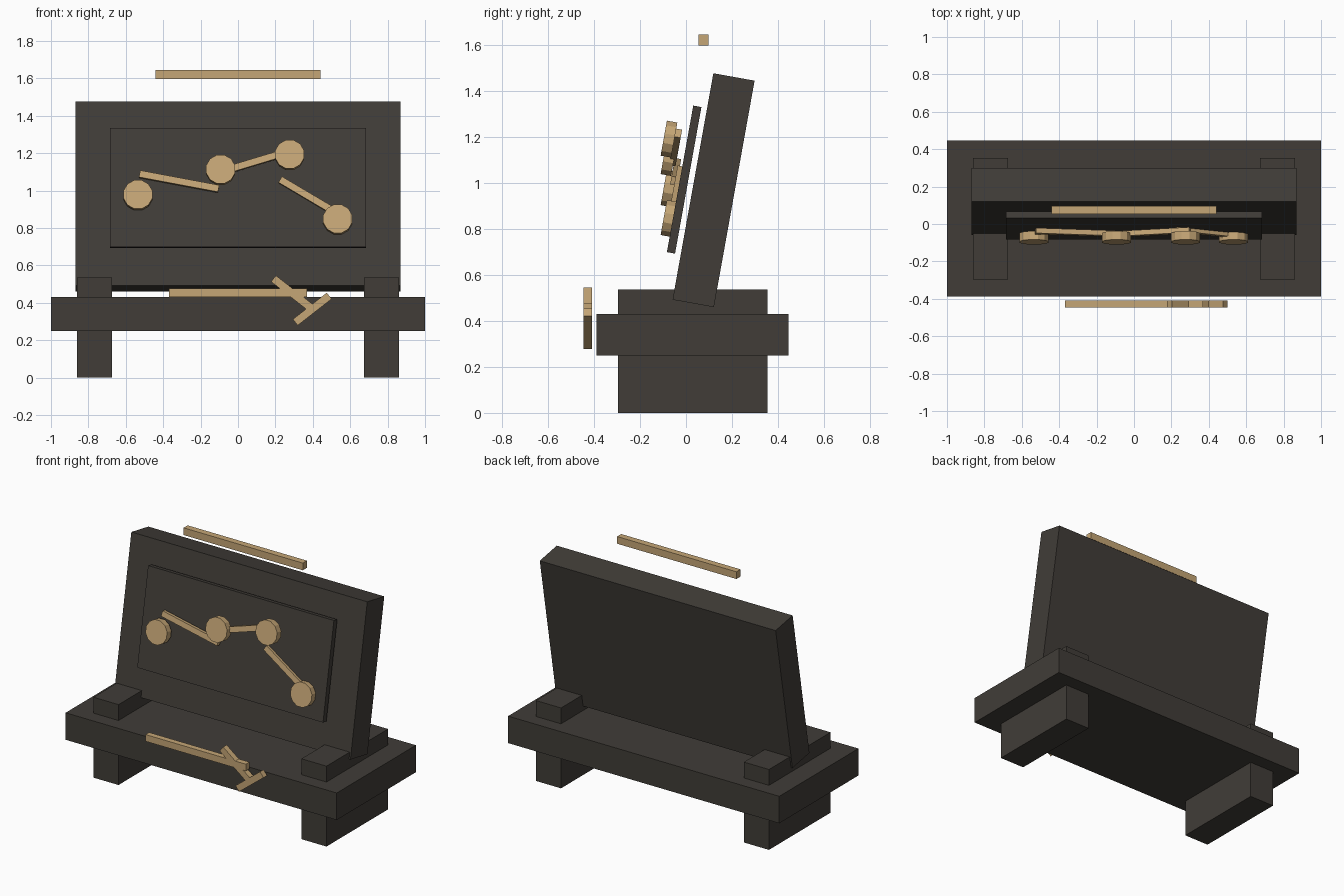
import bpy
from math import radians
from mathutils import Matrix, Vector

if "Cube" in bpy.data.objects:
    bpy.data.objects.remove(bpy.data.objects["Cube"])

TILT = radians(-10.2)   # screen leans back


def material(name, rgb):
    m = bpy.data.materials.new(name)
    m.diffuse_color = (*rgb, 1)
    m.use_nodes = True
    m.node_tree.nodes["Principled BSDF"].inputs["Base Color"].default_value = m.diffuse_color
    return m


DARK = material("dark_wood", (0.052, 0.046, 0.039))
GOLD = material("pale_gold", (0.56, 0.38, 0.18))


def finish(name, mat, loc, tilt, turn):
    ob = bpy.context.object
    ob.name = name
    ob.data.materials.append(mat)
    ob.matrix_world = (Matrix.Translation(Vector(loc)) @ Matrix.Rotation(tilt, 4, 'X')
                       @ Matrix.Rotation(radians(turn), 4, 'Y'))
    return ob


def box(name, mat, loc, size, tilt=0, turn=0):
    bpy.ops.mesh.primitive_cube_add(size=1)
    bpy.context.object.data.transform(Matrix.Diagonal((*size, 1)))
    return finish(name, mat, loc, tilt, turn)


def disc(name, mat, loc, radius, depth, tilt):
    bpy.ops.mesh.primitive_cylinder_add(vertices=12, radius=radius, depth=depth)
    bpy.context.object.data.transform(
        Matrix.Rotation(radians(90), 4, 'X') @ Matrix.Rotation(radians(15), 4, 'Z'))
    return finish(name, mat, loc, tilt, 0)


# Base slab and the two feet passing through it
box("base_slab", DARK, (0, 0.029, 0.34), (2, 0.834, 0.18))
for side, s in (("left", -1), ("right", 1)):
    box(f"foot_{side}", DARK, (s * 0.767, 0.029, 0.268), (0.185, 0.649, 0.536))

# Leaning back board and the inset panel floating in front of it
box("back_board", DARK, (0, 0.12, 0.968), (1.74, 0.182, 1.0), TILT)
box("front_panel", DARK, (0, -0.008, 1.014), (1.37, 0.036, 0.647), TILT)

# Discs and connecting rods on the panel
for i, (x, z) in enumerate([(-0.535, 0.975), (-0.093, 1.11), (0.276, 1.19), (0.533, 0.845)]):
    disc(f"disc_{i + 1}", GOLD, (x, -0.074, z), 0.08, 0.046, TILT)
for i, (x, z, a) in enumerate([(-0.315, 1.048, 10.8), (0.094, 1.154, -17), (0.41, 0.948, 31)]):
    box(f"rod_{i + 1}", GOLD, (x, -0.045, z), (0.43, 0.028, 0.037), TILT, a)

# Floating bar above the board
box("top_bar", GOLD, (0, 0.076, 1.62), (0.88, 0.043, 0.048))

# Trim on the front of the base: a bar and a forked branch
for name, x, z, length, h, a in [("front_bar", 0, 0.453, 0.74, 0.045, 0),
                                 ("branch_long", 0.30, 0.443, 0.28, 0.042, 38),
                                 ("branch_short", 0.397, 0.366, 0.23, 0.042, -38)]:
    box(name, GOLD, (x, -0.427, z), (length, 0.038, h), 0, a)
